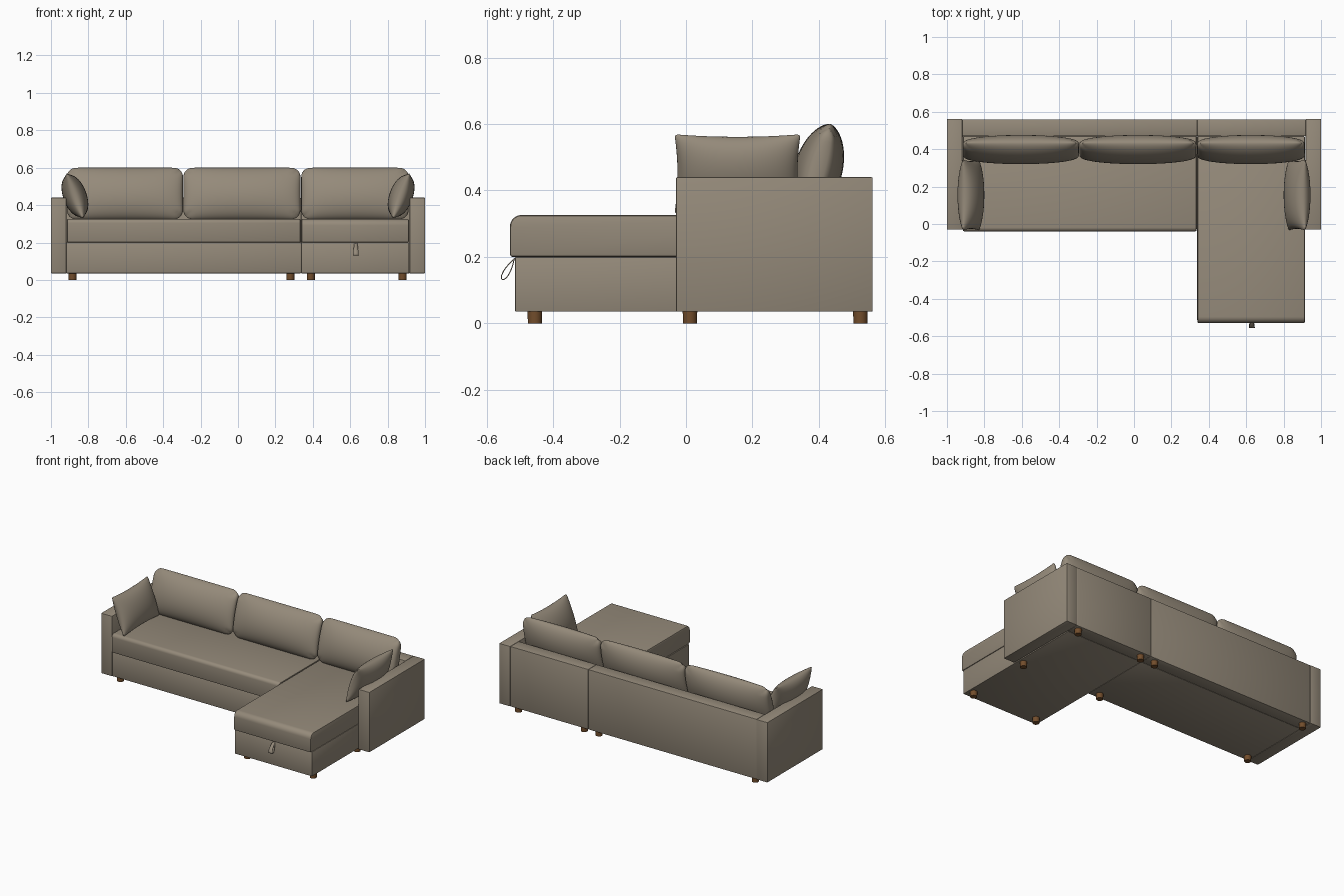
import bpy, bmesh, math
from mathutils import Matrix, Vector

old = bpy.data.objects.get("Cube")
if old:
    bpy.data.objects.remove(old, do_unlink=True)


def material(name, rgb):
    m = bpy.data.materials.new(name)
    m.use_nodes = True
    m.diffuse_color = (*rgb, 1)
    bsdf = m.node_tree.nodes["Principled BSDF"]
    bsdf.inputs["Base Color"].default_value = (*rgb, 1)
    bsdf.inputs["Roughness"].default_value = 0.8
    return m


FABRIC = material("taupe fabric", (0.30, 0.255, 0.195))
WOOD = material("brown wood", (0.17, 0.075, 0.025))


def finish(name, bm, mat, angle=35):
    bmesh.ops.recalc_face_normals(bm, faces=bm.faces)
    me = bpy.data.meshes.new(name)
    bm.to_mesh(me)
    bm.free()
    me.materials.append(mat)
    ob = bpy.data.objects.new(name, me)
    bpy.context.collection.objects.link(ob)
    bpy.ops.object.select_all(action='DESELECT')
    ob.select_set(True)
    bpy.context.view_layer.objects.active = ob
    bpy.ops.object.shade_smooth_by_angle(angle=math.radians(angle))
    return ob


def box(name, x, y, z, edge=0.004, front_round=0):
    """Soft-edged block; front_round rounds the upper front edge."""
    bm = bmesh.new()
    bmesh.ops.create_cube(bm, size=1)
    for v in bm.verts:
        v.co = [r[0] if c < 0 else r[1] for c, r in zip(v.co, (x, y, z))]
    if front_round:
        top_front = [e for e in bm.edges if all(
            abs(v.co.y - y[0]) < 1e-4 and abs(v.co.z - z[1]) < 1e-4 for v in e.verts)]
        bmesh.ops.bevel(bm, geom=top_front, offset=front_round, segments=7,
                        profile=0.5, affect='EDGES')
    sharp = [e for e in bm.edges if e.calc_face_angle(0) > 0.7]
    bmesh.ops.bevel(bm, geom=sharp, offset=edge, segments=2, profile=0.5, affect='EDGES')
    return finish(name, bm, FABRIC)


def pillow(name, size, matrix, corner=0.0, pinch=0.0, power=(0.5, 0.5), n=28):
    """Stuffed cushion: width on local x, height on z, thickness on y."""
    w, t, h = size
    bm = bmesh.new()

    def spot(i, j, side):
        # samples bunch up near the seam
        u = math.sin((i / n - 0.5) * math.pi)
        v = math.sin((j / n - 0.5) * math.pi)
        p = Vector((u * w / 2, v * h / 2))
        core = Vector((max(-w / 2 + corner, min(w / 2 - corner, p.x)),
                       max(-h / 2 + corner, min(h / 2 - corner, p.y))))
        d = p - core
        if d.length > 1e-6:
            p = core + d * max(abs(d.x), abs(d.y)) / d.length
        px = p.x * (1 - pinch * (1 - v * v) * u * u)
        pz = p.y * (1 - 1.6 * pinch * (1 - u * u) * v * v)
        fat = max(0, 1 - u * u) ** power[0] * max(0, 1 - v * v) ** power[1]
        return matrix @ Vector((px, side * fat * t / 2, pz))

    for side in (-1, 1):
        g = [[bm.verts.new(spot(i, j, side)) for j in range(n + 1)] for i in range(n + 1)]
        for i in range(n):
            for j in range(n):
                bm.faces.new((g[i][j], g[i + 1][j], g[i + 1][j + 1], g[i][j + 1]))
    bmesh.ops.remove_doubles(bm, verts=bm.verts, dist=1e-5)
    return finish(name, bm, FABRIC, 50)


# Frame: arms, split back, bases
LOW, SEAT, TOP = 0.035, 0.2, 0.44
SPLIT, ARM, BACK = 0.337, 0.918, 0.47
for label, x in (("right", (-1, -ARM)), ("left", (ARM, 1))):
    box(label + "_arm", x, (-0.03, 0.562), (LOW, TOP))
box("long_back", (-ARM, SPLIT), (BACK, 0.56), (LOW, TOP))
box("chaise_back", (SPLIT, ARM), (BACK, 0.56), (LOW, TOP))
box("long_base", (-ARM, SPLIT), (-0.027, BACK), (LOW, SEAT))
box("chaise_base", (SPLIT, 0.912), (-0.515, BACK), (LOW, SEAT))

# Seat cushions
box("long_seat", (-0.915, SPLIT - 0.002), (-0.04, BACK), (SEAT, 0.326), 0.008, 0.022)
box("chaise_seat", (SPLIT + 0.002, 0.914), (-0.53, BACK), (SEAT, 0.326), 0.008, 0.035)

# Back cushions, leaning on the back
for label, x0, x1 in (("right", -0.915, -0.294), ("middle", -0.292, 0.334), ("left", 0.338, 0.912)):
    place = Matrix.Translation(((x0 + x1) / 2, 0.398, 0.462)) @ Matrix.Rotation(math.radians(-15), 4, 'X')
    pillow(label + "_back_cushion", (x1 - x0, 0.145, 0.285), place,
           corner=0.05, power=(0.3, 0.6))

# Throw pillows, leaning on the arms
for label, s in (("right", -1), ("left", 1)):
    place = (Matrix.Translation((s * 0.872, 0.155, 0.449))
             @ Matrix.Rotation(math.radians(s * 20), 4, 'Y')
             @ Matrix.Rotation(math.radians(90), 4, 'Z'))
    pillow(label + "_throw_pillow", (0.38, 0.125, 0.256), place,
           corner=0.012, pinch=0.05, power=(0.45, 0.55))

# Legs
FRONT, MID, REAR = -0.455, 0.012, 0.525
for k, (x, y) in enumerate([(-0.885, MID), (-0.885, REAR), (0.28, MID), (0.28, REAR),
                            (0.39, FRONT), (0.39, REAR), (0.88, FRONT), (0.88, MID), (0.88, REAR)]):
    bm = bmesh.new()
    bmesh.ops.create_cone(bm, cap_ends=True, segments=24, radius1=0.021, radius2=0.022,
                          depth=0.037, matrix=Matrix.Translation((x, y, 0.0185)))
    finish(f"leg_{k + 1}", bm, WOOD)

# Pull strap: a hanging teardrop loop of webbing
bm = bmesh.new()
rings = []
hang = Vector((-0.04, -0.068)).normalized()
side = Vector((hang.y, -hang.x))
for k in range(25):
    a = k / 24 * math.tau
    drop = 0.077 * (1 - math.cos(a)) / 2
    swing = 0.014 * math.sin(a) * math.sin(a / 2)
    p = Vector((-0.515, 0.197)) + hang * drop + side * swing
    half = 0.008 + 0.1 * drop
    rings.append([bm.verts.new((0.63 + sx * half, p.x, p.y)) for sx in (-1, 1)])
for a, b in zip(rings, rings[1:]):
    bm.faces.new((a[0], a[1], b[1], b[0]))
strap = finish("pull_strap", bm, FABRIC, 60)
strap.modifiers.new("thickness", 'SOLIDIFY').thickness = 0.003
